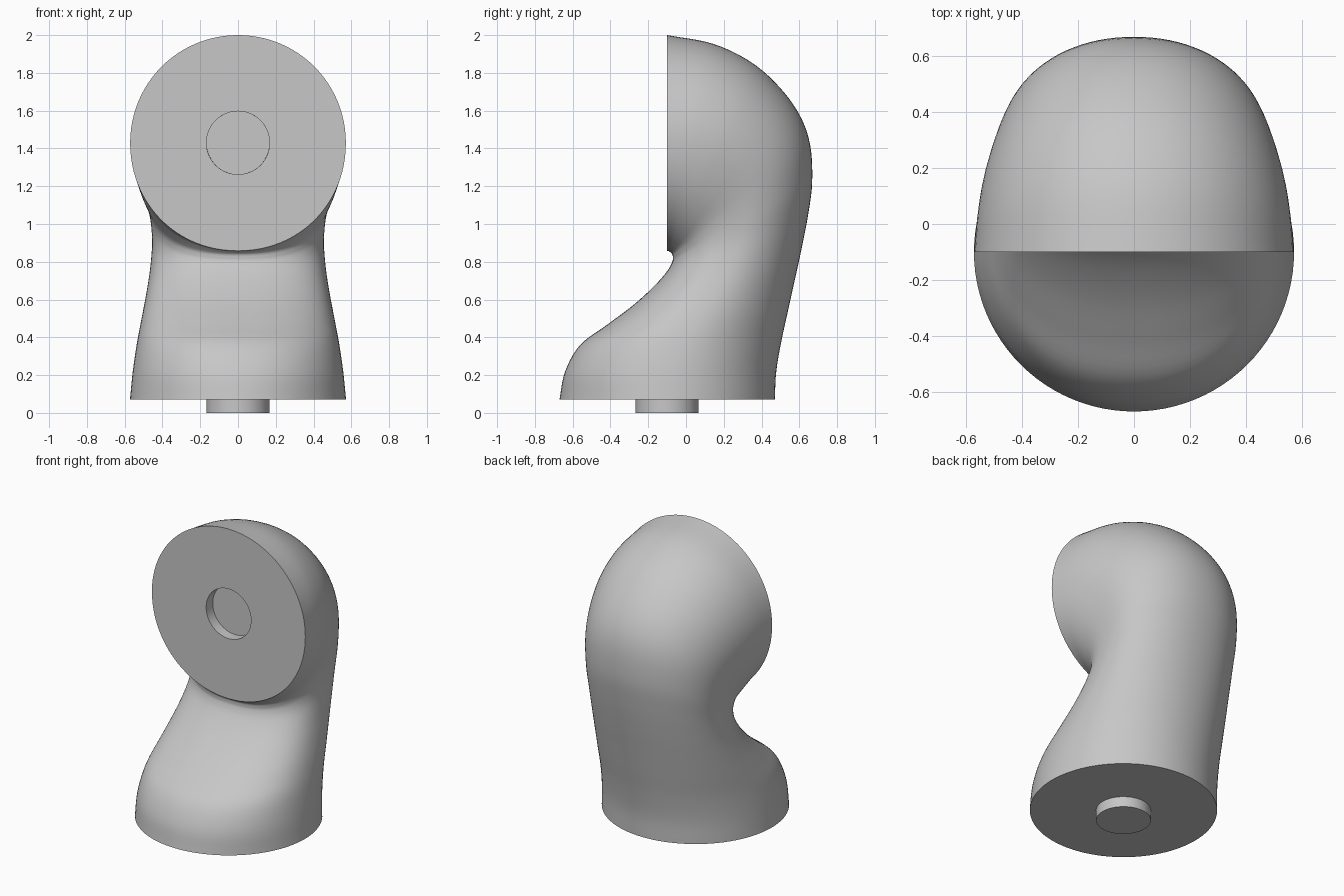
import bpy, bmesh, math
from mathutils import Vector

cube = bpy.data.objects.get("Cube")
if cube:
    bpy.data.objects.remove(cube)

SIDES, STEPS = 96, 5
PEG_R, AXIS_Y, PORT_Z, BASE_Z = 0.167, -0.1, 1.43, 0.07

grey = bpy.data.materials.new("plain_grey")
grey.use_nodes = True
grey.diffuse_color = (0.57, 0.57, 0.57, 1)
grey.node_tree.nodes["Principled BSDF"].inputs["Base Color"].default_value = grey.diffuse_color

# Elbow sections: back y, back z, front y, front z, half width
SECTIONS = [
    (.47, .07, -.67, .07, .572),
    (.478, .22, -.64, .22, .557),
    (.505, .38, -.56, .36, .535),
    (.54, .54, -.42, .465, .51),
    (.575, .70, -.28, .57, .485),
    (.61, .86, -.17, .67, .465),
    (.645, 1.04, -.10, .75, .455),
    (.668, 1.22, -.073, .80, .46),
    (.657, 1.42, -.07, .825, .475),
    (.60, 1.58, -.072, .838, .495),
    (.49, 1.73, -.078, .846, .52),
    (.34, 1.86, -.085, .852, .543),
    (.14, 1.955, -.092, .857, .56),
    (-.10, 2.0, -.10, .858, .571),
]


def smooth_sections(rows):
    """Catmull-Rom interpolation between the sections."""
    pts = [Vector(r) for r in rows]
    pts = [2 * pts[0] - pts[1]] + pts + [2 * pts[-1] - pts[-2]]
    for a, b, c, d in zip(pts, pts[1:], pts[2:], pts[3:]):
        for k in range(STEPS):
            t = k / STEPS
            yield (2 * b + (c - a) * t + (2 * a - 5 * b + 4 * c - d) * t ** 2
                   + (3 * b - a - 3 * c + d) * t ** 3) / 2
    yield pts[-2]


def ring(bm, section, bulge):
    """Oval ring, squarer towards the front in the middle of the bend."""
    by, bz, fy, fz, w = section
    back, front = Vector((0, by, bz)), Vector((0, fy, fz))
    mid, half = (back + front) / 2, (back - front) / 2
    verts = []
    for i in range(SIDES):
        a = 2 * math.pi * i / SIDES
        c, s = math.cos(a), math.sin(a)
        p = 2 / (2 + bulge * (0.1 if c > 0 else 0.5))
        x = math.copysign(abs(s) ** p, s) * w
        along = math.copysign(abs(c) ** p, c)
        verts.append(bm.verts.new(mid + half * along + Vector((x, 0, 0))))
    return verts


def finish(name, bm):
    bmesh.ops.recalc_face_normals(bm, faces=bm.faces)
    mesh = bpy.data.meshes.new(name)
    bm.to_mesh(mesh)
    bm.free()
    mesh.materials.append(grey)
    obj = bpy.data.objects.new(name, mesh)
    bpy.context.collection.objects.link(obj)
    bpy.ops.object.select_all(action='DESELECT')
    obj.select_set(True)
    bpy.context.view_layer.objects.active = obj
    bpy.ops.object.shade_smooth_by_angle(angle=math.radians(35))
    return obj


def loft(name, sections, bulge=0):
    """Skin a closed body over the sections."""
    bm = bmesh.new()
    last = len(sections) - 1
    rings = [ring(bm, s, bulge * math.sin(math.pi * i / last))
             for i, s in enumerate(sections)]
    for a, b in zip(rings, rings[1:]):
        for i in range(SIDES):
            j = (i + 1) % SIDES
            bm.faces.new((a[i], a[j], b[j], b[i]))
    bm.faces.new(rings[0])
    bm.faces.new(rings[-1])
    return finish(name, bm)


# Bent body with a round socket sunk into its front face
socket = [(y, PORT_Z + PEG_R, y, PORT_Z - PEG_R, PEG_R) for y in (AXIS_Y, AXIS_Y + 0.07)]
loft("elbow_body", list(smooth_sections(SECTIONS)) + socket, bulge=1)

# Round locating peg under the base
peg = [(AXIS_Y + PEG_R, z, AXIS_Y - PEG_R, z, PEG_R) for z in (0, BASE_Z)]
loft("base_peg", peg)
